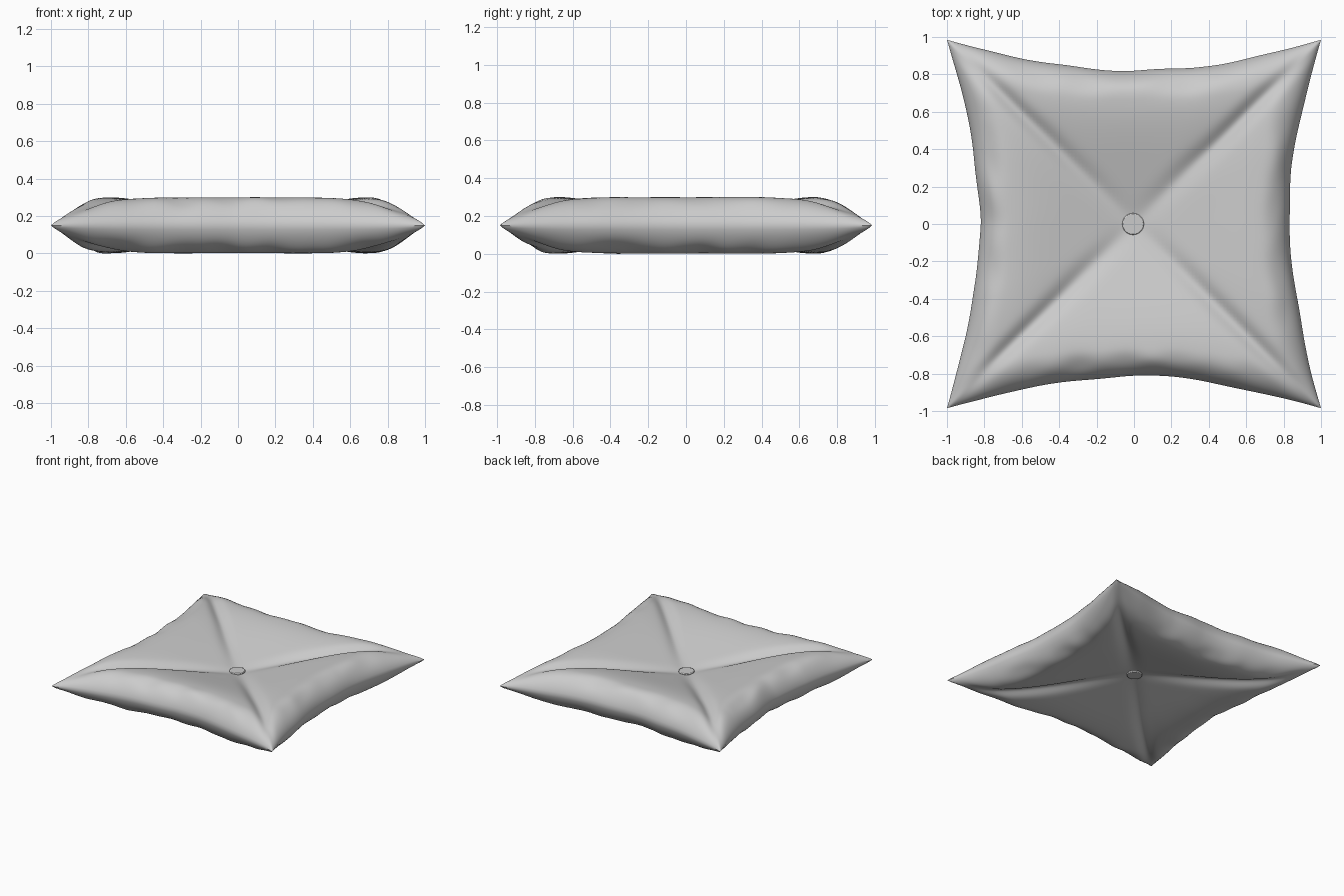
import bpy, bmesh, math
from mathutils import Vector, noise

if "Cube" in bpy.data.objects:
    bpy.data.objects.remove(bpy.data.objects["Cube"])

N = 110          # grid cells per side
SEAM = 0.16      # height of the seam


def wob(x, y, z):
    return noise.noise(Vector((x, y, z)))


def outline(u, v):
    # square pulled in along the middle of each edge, leaving pointed corners
    def pinch(a, b, seed):
        side = 1 if a > 0 else -1
        depth = 0.18 + 0.02 * wob(b * 3, side * 5.3, seed)
        return a * (1 - depth * (1 - abs(b) ** 1.6) * abs(a))
    return pinch(u, v, 1.7), pinch(v, u, 8.2) * 0.985


def puff(u, v, side):
    # height above the seam: pinched centre, raised bolster near edges, diagonal creases
    du = u + 0.03 * wob(u * 2.5, v * 2.5, side * 4.1) * (1 - abs(u))
    m, n = max(abs(u), abs(v)), min(abs(u), abs(v))
    if m < 0.78:
        t = m / 0.78
        h = 0.149 * (1.25 * t - 0.25 * t ** 5)
    else:
        h = 0.149 * max(0, 1 - ((m - 0.78) / 0.22) ** 2) ** 0.65
    gap = abs(abs(du) - abs(v))
    s = n / m if m > 0 else 1
    crease = 0.23 * math.exp(-(gap / 0.075) ** 2) * (1 - n ** 4)
    shoulder = 0.09 * max(0, (s - 0.45) / 0.55) ** 2
    h *= 1 - crease - shoulder - 0.5 * n ** 6
    # puckers gathered along the bolsters
    along = v if abs(u) > abs(v) else u
    which = (1 if u > 0 else 2) if abs(u) > abs(v) else (3 if v > 0 else 4)
    zone = math.exp(-((m - 0.9) / 0.08) ** 2) * (1 - n ** 2) * (1 - m ** 12)
    h += 0.03 * zone * wob(along * 5, m * 2.5, which * 3.7 + side * 9.1)
    return max(h, 0.006 * (1 - m))


# cushion: two puffed panels joined at the seam
bm = bmesh.new()
for side in (1, -1):
    rows = []
    for j in range(N + 1):
        row = []
        for i in range(N + 1):
            # finer spacing toward the edges
            u, v = (math.copysign(1 - (1 - abs(q)) ** 1.25, q)
                    for q in (2 * i / N - 1, 2 * j / N - 1))
            x, y = outline(u, v)
            row.append(bm.verts.new((x, y, SEAM + side * puff(u, v, side))))
        rows.append(row)
    for j in range(N):
        for i in range(N):
            f = [rows[j][i], rows[j][i + 1], rows[j + 1][i + 1], rows[j + 1][i]]
            bm.faces.new(f if side > 0 else f[::-1])
rim = [v for v in bm.verts if v.is_boundary]
bmesh.ops.remove_doubles(bm, verts=rim, dist=0.0005)
for _ in range(2):
    bmesh.ops.smooth_vert(bm, verts=[v for v in bm.verts if abs(v.co.z - SEAM) > 0.004],
                          factor=0.5, use_axis_z=True)
low = min(v.co.z for v in bm.verts)
bmesh.ops.translate(bm, verts=bm.verts, vec=(0, 0, -low))
me = bpy.data.meshes.new("cushion")
bm.to_mesh(me)
bm.free()
cushion = bpy.data.objects.new("cushion", me)
bpy.context.collection.objects.link(cushion)
bpy.context.view_layer.objects.active = cushion
cushion.select_set(True)
bpy.ops.object.shade_smooth_by_angle(angle=math.radians(50))

# tufting buttons pulled into the centre of both faces
for name, side in (("top_button", 1), ("bottom_button", -1)):
    bpy.ops.mesh.primitive_cylinder_add(vertices=32, radius=0.058, depth=0.02,
                                        location=(-0.005, 0, SEAM - low + side * 0.012))
    b = bpy.context.object
    b.name = name
    bev = b.modifiers.new("soft_edge", 'BEVEL')
    bev.width, bev.segments = 0.005, 2
    bpy.ops.object.shade_smooth_by_angle(angle=math.radians(40))
